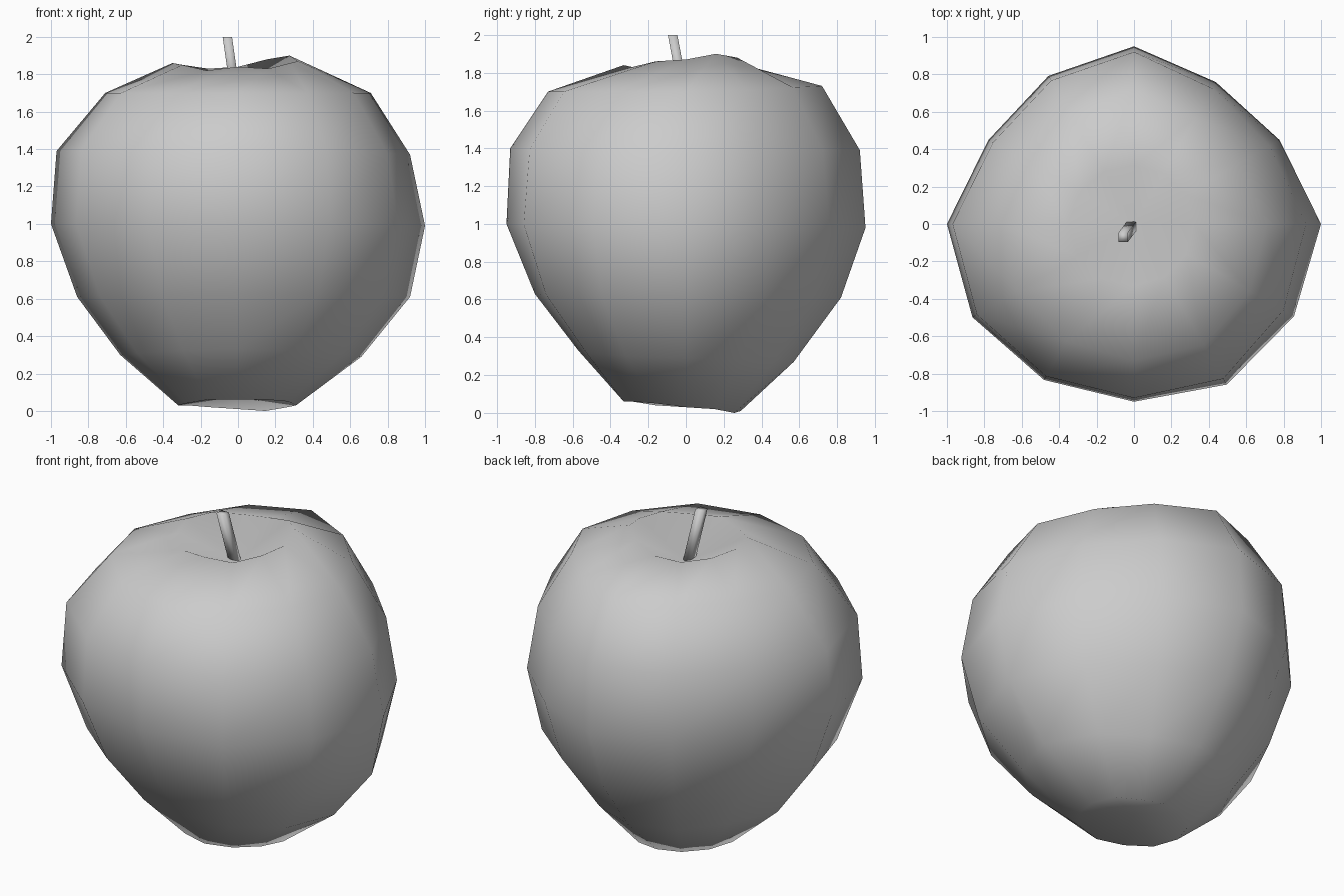
import bpy, bmesh, math

if "Cube" in bpy.data.objects:
    bpy.data.objects.remove(bpy.data.objects["Cube"])

SIDES = 12


def finish(bm, name):
    bmesh.ops.recalc_face_normals(bm, faces=bm.faces[:])
    for f in bm.faces:
        f.smooth = True
    me = bpy.data.meshes.new(name)
    bm.to_mesh(me)
    bm.free()
    ob = bpy.data.objects.new(name, me)
    bpy.context.collection.objects.link(ob)
    return ob


def bridge(bm, a, b):
    n = len(a)
    for i in range(n):
        j = (i + 1) % n
        bm.faces.new((a[i], a[j], b[j], b[i]))


def blend(q, i):
    # blend right, back, left, front values around the ring
    t = i / SIDES * 4
    k = int(t) % 4
    w = math.sin((t - int(t)) * math.pi / 2) ** 2
    return q[k] * (1 - w) + q[(k + 1) % 4] * w


# Fruit rings: radius and height to the right, back, left and front
rings = [
    ((0.31, 0.29, 0.32, 0.33), (0.03, 0.01, 0.03, 0.06)),
    ((0.66, 0.57, 0.63, 0.57), (0.29, 0.27, 0.30, 0.33)),
    ((0.92, 0.82, 0.86, 0.80), (0.61, 0.61, 0.61, 0.63)),
    ((1.00, 0.95, 1.00, 0.95), (0.99, 0.98, 1.00, 1.00)),
    ((0.92, 0.92, 0.97, 0.93), (1.37, 1.39, 1.39, 1.40)),
    ((0.71, 0.72, 0.71, 0.73), (1.70, 1.73, 1.70, 1.70)),
    ((0.32, 0.31, 0.35, 0.33), (1.86, 1.86, 1.86, 1.84)),
]
# Uneven lobes around the girth, and uneven rim heights
lobes = [1, .91, .91, 1, .95, .91, 1, 1.01, 1, 1, 1.03, 1]
rim = [1.87, 1.90, 1.88, 1.84, 1.83, 1.85, 1.86, 1.85, 1.82, 1.84, 1.83, 1.86]
foot = [.03, .02, 0, .01, .02, .03, .03, .04, .06, .06, .06, .05]

bm = bmesh.new()
loops = []
for k, (rad, hgt) in enumerate(rings):
    loop = []
    for i in range(SIDES):
        a = 2 * math.pi * i / SIDES
        r, z = blend(rad, i), blend(hgt, i)
        if k == 0:
            z = foot[i]
        elif k == len(rings) - 1:
            z = rim[i]
        else:
            r *= lobes[i]
        loop.append(bm.verts.new((r * math.cos(a), r * math.sin(a), z)))
    loops.append(loop)
for a, b in zip(loops, loops[1:]):
    bridge(bm, a, b)
# Dimples at the bottom and the top
for loop, z in ((loops[0], 0.08), (loops[-1], 1.69)):
    pole = bm.verts.new((0, 0, z))
    for i in range(SIDES):
        bm.faces.new((loop[i], loop[(i + 1) % SIDES], pole))
finish(bm, "fruit_body")

# Leaning square stem
bm = bmesh.new()
path = [(-0.010, -0.008, 1.67), (-0.057, -0.070, 2.0)]
h = 0.025
levels = [[bm.verts.new((x + sx * h, y + sy * h, z))
           for sx, sy in ((-1, -1), (1, -1), (1, 1), (-1, 1))]
          for x, y, z in path]
bridge(bm, levels[0], levels[1])
bm.faces.new(levels[0][::-1])
bm.faces.new(levels[1])
finish(bm, "stem")
